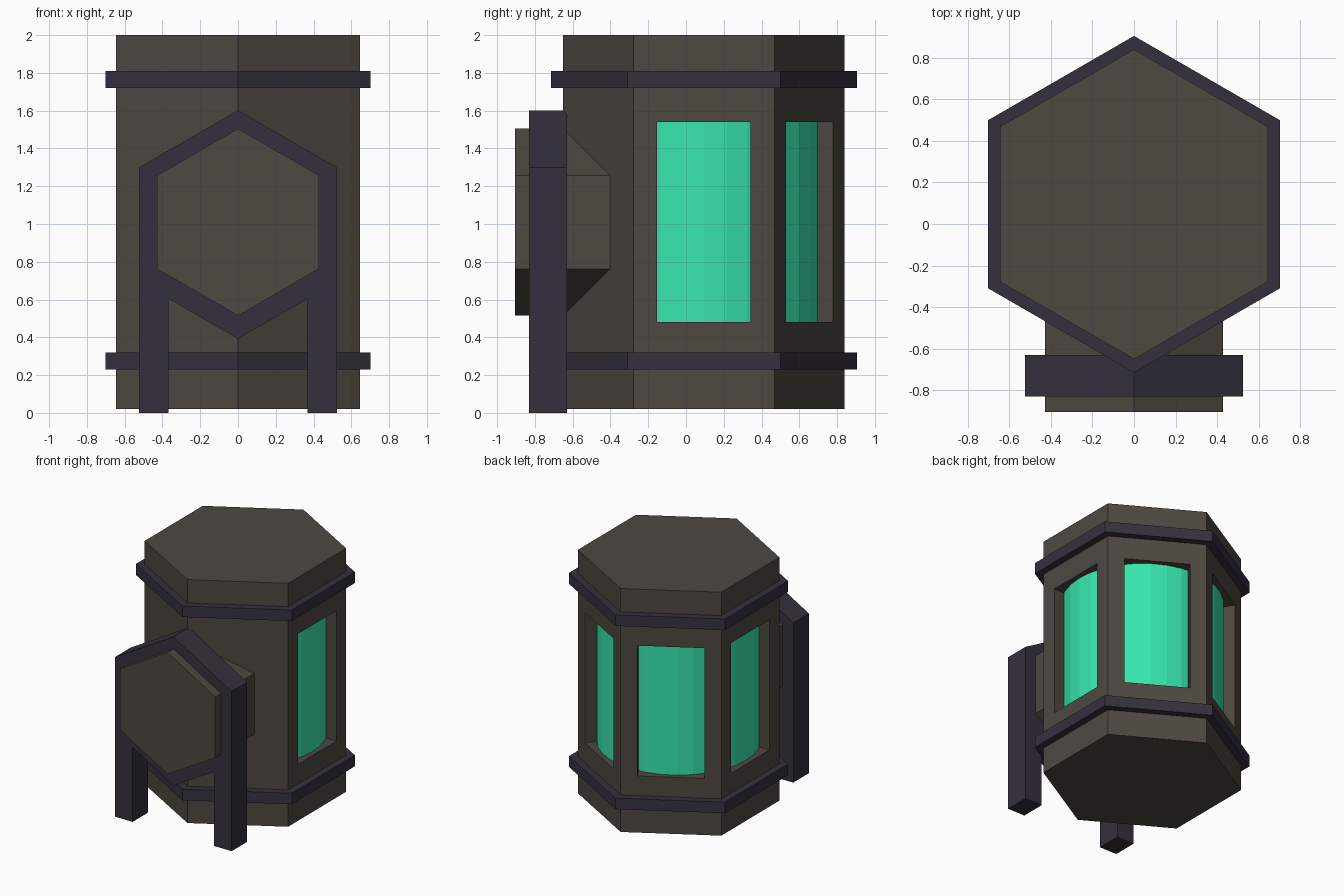
import bpy, bmesh
from math import sin, cos, pi, radians
from mathutils import Matrix, Vector

if "Cube" in bpy.data.objects:
    bpy.data.objects.remove(bpy.data.objects["Cube"])

CY = 0.095  # centre of the tank in y


def material(name, rgb):
    m = bpy.data.materials.new(name)
    m.diffuse_color = (*rgb, 1)
    m.use_nodes = True
    m.node_tree.nodes["Principled BSDF"].inputs["Base Color"].default_value = m.diffuse_color
    return m


BROWN = material("brown_metal", (0.075, 0.065, 0.053))
DARK = material("dark_trim", (0.035, 0.030, 0.048))
GREEN = material("green_glass", (0.04, 0.78, 0.42))


def finish(name, bm, mat=None):
    bmesh.ops.recalc_face_normals(bm, faces=bm.faces)
    me = bpy.data.meshes.new(name)
    bm.to_mesh(me)
    bm.free()
    ob = bpy.data.objects.new(name, me)
    bpy.context.collection.objects.link(ob)
    if mat:
        me.materials.append(mat)
    return ob


def polygon(r, n=6):
    # regular outline with a corner pointing along +v
    return [(r * cos(pi / 2 + 2 * pi * k / n), r * sin(pi / 2 + 2 * pi * k / n)) for k in range(n)]


def upright(u, v, h):   # outline lies flat, extruded in z
    return (u, v + CY, h)


def facing(u, v, h):    # outline faces the front, extruded in y
    return (u, h, v)


def prism(name, outline, place, lo, hi, mat, inner=None):
    bm = bmesh.new()

    def loops(pts):
        return [[bm.verts.new(place(u, v, h)) for u, v in pts] for h in (lo, hi)]

    def bridge(a, b):
        n = len(a)
        for i in range(n):
            j = (i + 1) % n
            bm.faces.new((a[i], a[j], b[j], b[i]))

    a, b = loops(outline)
    bridge(a, b)
    if inner:
        c, d = loops(inner)
        bridge(c, d)
        bridge(a, c)
        bridge(b, d)
    else:
        bm.faces.new(a)
        bm.faces.new(b)
    return finish(name, bm, mat)


# Hexagonal tank body
body = prism("tank_body", polygon(0.745), upright, 0.02, 2.0, BROWN)

# Window recesses on the two sides and two back faces
bm = bmesh.new()
for deg in (0, 60, 120, 180):
    m = (Matrix.Translation((0, CY, 1.01)) @ Matrix.Rotation(radians(deg), 4, 'Z')
         @ Matrix.Translation((0.65, 0, 0)) @ Matrix.Diagonal((0.3, 0.495, 1.06, 1)))
    bmesh.ops.create_cube(bm, size=1, matrix=m)
cutter = finish("window_cutter", bm)
cutter.hide_render = True
mod = body.modifiers.new("windows", 'BOOLEAN')
mod.operation = 'DIFFERENCE'
mod.solver = 'EXACT'
mod.object = cutter
bpy.context.view_layer.objects.active = body
bpy.ops.object.modifier_apply(modifier=mod.name)
bpy.data.objects.remove(cutter)

# Glowing glass cylinder behind the windows
prism("glass_cylinder", polygon(0.606, 32), upright, 0.44, 1.58, GREEN)

# Bands around the tank
for name, z in (("lower_band", 0.23), ("upper_band", 1.72)):
    prism(name, polygon(0.81), upright, z, z + 0.09, DARK, polygon(0.74))

# Front hexagonal pod, sunk into the body
prism("front_pod", [(u, v + 1.01) for u, v in polygon(0.495)], facing, -0.905, -0.35, BROWN)

# Frame around the pod
prism("pod_frame", [(u, v + 0.997) for u, v in polygon(0.605)], facing, -0.83, -0.63, DARK,
      [(u, v + 1.01) for u, v in polygon(0.49)])

# Frame legs, mitred into the lower frame edges
for name, s in (("left_leg", -1), ("right_leg", 1)):
    leg = [(0.367, 0), (0.524, 0), (0.524, 0.695), (0.367, 0.604)]
    prism(name, [(s * u, v) for u, v in leg], facing, -0.83, -0.63, DARK)
